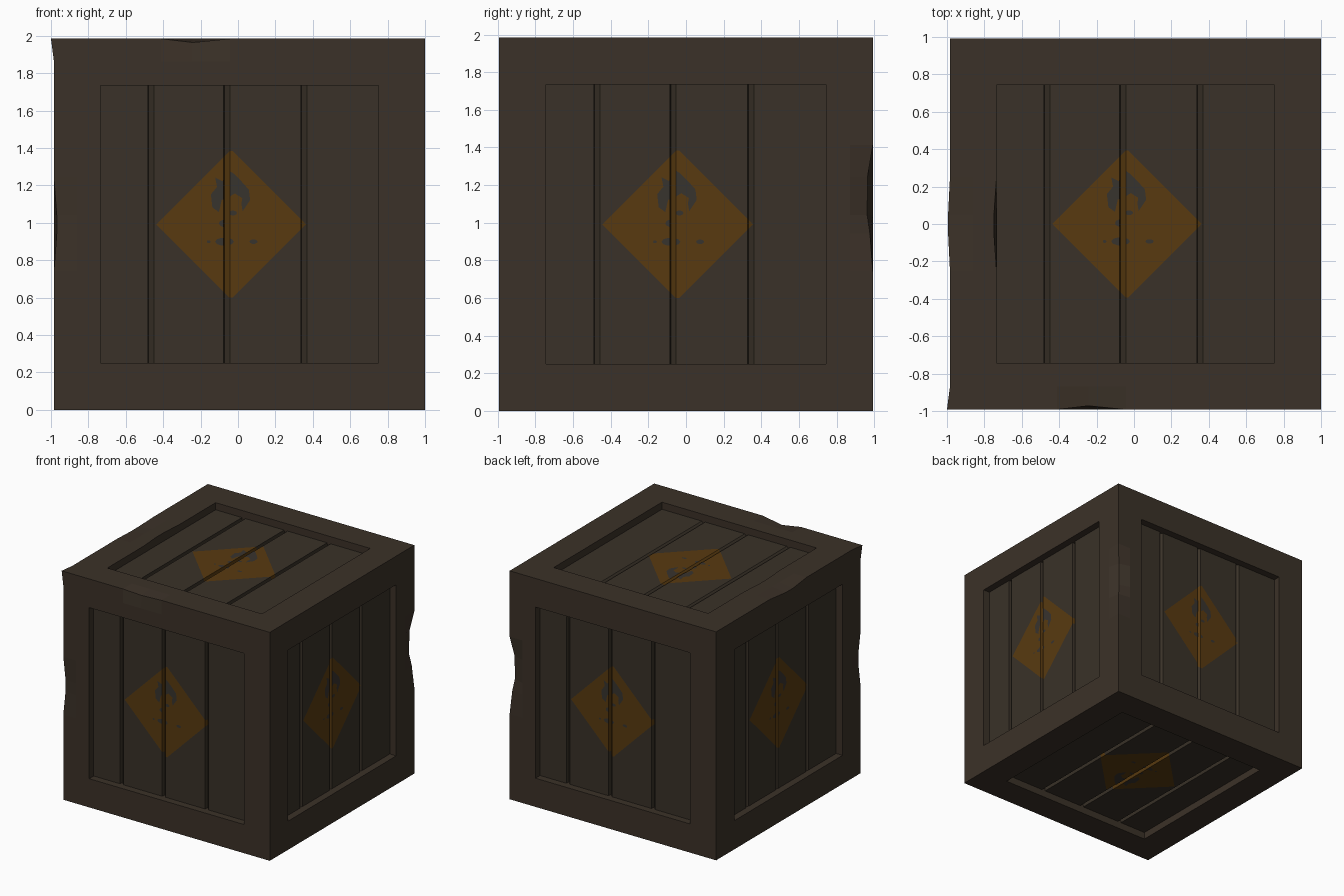
import bpy, bmesh, math
from mathutils import Matrix, Vector

if "Cube" in bpy.data.objects:
    bpy.data.objects.remove(bpy.data.objects["Cube"])

H = 0.992            # half size of the crate
P = 0.743            # half size of the recessed panel
DEPTH = 0.062        # panel recess
GROOVE = 0.033       # groove depth between planks
SHIFT = Vector((0.008, 0, H))
U0, R = -0.045, 0.40  # painted diamond centre and radius
GROOVES = [(-0.49, -0.457), (-0.085, -0.052), (0.328, 0.361)]


def material(name, rgb):
    m = bpy.data.materials.new(name)
    m.diffuse_color = (*rgb, 1)
    m.use_nodes = True
    m.node_tree.nodes["Principled BSDF"].inputs["Base Color"].default_value = m.diffuse_color
    return m


FRAME = material("dark_frame_wood", (0.044, 0.031, 0.021))
PLANK = material("dark_plank_wood", (0.041, 0.031, 0.021))
ORANGE = material("faded_orange_paint", (0.098, 0.042, 0.0050))
GREY = material("faded_grey_paint", (0.039, 0.033, 0.027))

rad = math.radians
SIDES = {
    "front": Matrix.Identity(4),
    "right": Matrix.Rotation(rad(90), 4, 'Z'),
    "back": Matrix.Rotation(rad(180), 4, 'Z'),
    "left": Matrix.Rotation(rad(-90), 4, 'Z'),
    "top": Matrix.Rotation(rad(-90), 4, 'X'),
    "bottom": Matrix.Rotation(rad(90), 4, 'X'),
}


def finish(bm, name, mats):
    bmesh.ops.translate(bm, verts=bm.verts, vec=SHIFT)
    me = bpy.data.meshes.new(name)
    bm.to_mesh(me)
    bm.free()
    for m in mats:
        me.materials.append(m)
    ob = bpy.data.objects.new(name, me)
    bpy.context.collection.objects.link(ob)
    return ob


def add_face(bm, pts, m=Matrix.Identity(4)):
    return bm.faces.new([bm.verts.new(m @ Vector(p)) for p in pts])


def cut(bm, co, no):
    bmesh.ops.bisect_plane(bm, geom=bm.verts[:] + bm.edges[:] + bm.faces[:],
                           dist=1e-5, plane_co=co, plane_no=no)


# Frame: flat borders on all six sides plus the recess walls
half = [0.05, 0.25, 0.42, P, 0.87, H]
grid = [-a for a in reversed(half)] + half
bm = bmesh.new()
for m in SIDES.values():
    for a, b in zip(grid, grid[1:]):
        for c, d in zip(grid, grid[1:]):
            if max(abs(a + b), abs(c + d)) / 2 > P:
                add_face(bm, [(a, -H, c), (b, -H, c), (b, -H, d), (a, -H, d)], m)
    for k in range(4):
        spin = Matrix.Rotation(k * math.pi / 2, 4, 'Y')
        e = -H + DEPTH + GROOVE + 0.003
        for a, b in zip(grid[2:-2], grid[3:-2]):
            add_face(bm, [(a, -H, -P), (b, -H, -P), (b, e, -P), (a, e, -P)], m @ spin)
bmesh.ops.remove_doubles(bm, verts=bm.verts, dist=1e-4)

# Chipped and worn edges
CHIPS = [
    ((H, H, 0.25), (-0.028, -0.028, 0)), ((H, H, 0.05), (-0.03, -0.03, 0)),
    ((H, H, -0.05), (-0.015, -0.015, 0)),
    ((-H, -H, H), (-0.016, 0, 0)),
    ((-H, -H, 0.05), (0.015, 0.01, 0)), ((-H, -H, -0.05), (0.015, 0.01, 0)),
    ((-H, -0.05, H), (-0.01, 0, -0.015)), ((-H, 0.05, H), (-0.01, 0, -0.015)),
    ((-P, -0.05, H), (-0.014, 0, 0)), ((-P, 0.05, H), (-0.014, 0, 0)),
    ((-0.25, -H, H), (0, 0.02, -0.02)),
]
for v in bm.verts:
    start = v.co.copy()
    for at, move in CHIPS:
        if (start - Vector(at)).length < 0.01:
            v.co += Vector(move)
finish(bm, "crate_frame", [FRAME])

# Planks: one grooved profile per side, with the painted diamond cut into it
floor = -H + DEPTH
profile = [(-P, floor)]
for a, b in GROOVES:
    profile += [(a, floor), (a + 0.004, floor + GROOVE), (b, floor)]
profile.append((P, floor))
for name, m in SIDES.items():
    bm = bmesh.new()
    for (a, ya), (b, yb) in zip(profile, profile[1:]):
        add_face(bm, [(a, ya, -P), (b, yb, -P), (b, yb, P), (a, ya, P)])
    for sx in (-1, 1):
        for sz in (-1, 1):
            cut(bm, (U0 + sx * R, 0, 0), (sx, 0, sz))
    # blunt the tips of the diamond at top and bottom
    for sz in (-1, 1):
        cut(bm, (0, 0, sz * (R - 0.008)), (0, 0, sz))
    for f in bm.faces:
        c = f.calc_center_median()
        inside = abs(c.x - U0) + abs(c.z) < R and abs(c.z) < R - 0.008
        f.material_index = 1 if inside else 0
    bm.transform(m)
    finish(bm, name + "_planks", [PLANK, ORANGE])

# Flame mark: thin painted plates inside each diamond, split by the groove
FLAME = [(-.016, .29), (.015, .27), (.055, .23), (.095, .185), (.102, .13),
         (.062, .07), (.055, .11), (.06, .14), (.02, .165), (-.02, .14),
         (-.05, .13), (-.065, .065), (-.1, .09), (-.108, .16), (-.075, .2),
         (-.085, .25), (-.045, .23)]


def blob(x, z, rx, rz):
    return [(x + rx * math.cos(i * math.pi / 5), z + rz * math.sin(i * math.pi / 5))
            for i in range(10)]


MARKS = [FLAME, blob(-.035, .005, .03, .02), blob(-.035, -.093, .05, .022),
         blob(.01, .06, .022, .013), blob(-.12, -.093, .01, .008),
         blob(.12, -.093, .022, .012)]
for name, m in SIDES.items():
    bm = bmesh.new()
    for pts in MARKS:
        f = add_face(bm, [(U0 + x, floor - 0.003, z) for x, z in pts])
        f.normal_update()
        if f.normal.y > 0:
            f.normal_flip()
    bmesh.ops.triangulate(bm, faces=bm.faces[:])
    a, b = GROOVES[1]
    cut(bm, (a, 0, 0), (1, 0, 0))
    cut(bm, (b, 0, 0), (1, 0, 0))
    gap = [f for f in bm.faces if a < f.calc_center_median().x < b]
    bmesh.ops.delete(bm, geom=gap, context='FACES')
    bm.transform(m)
    finish(bm, name + "_flame_mark", [GREY])
